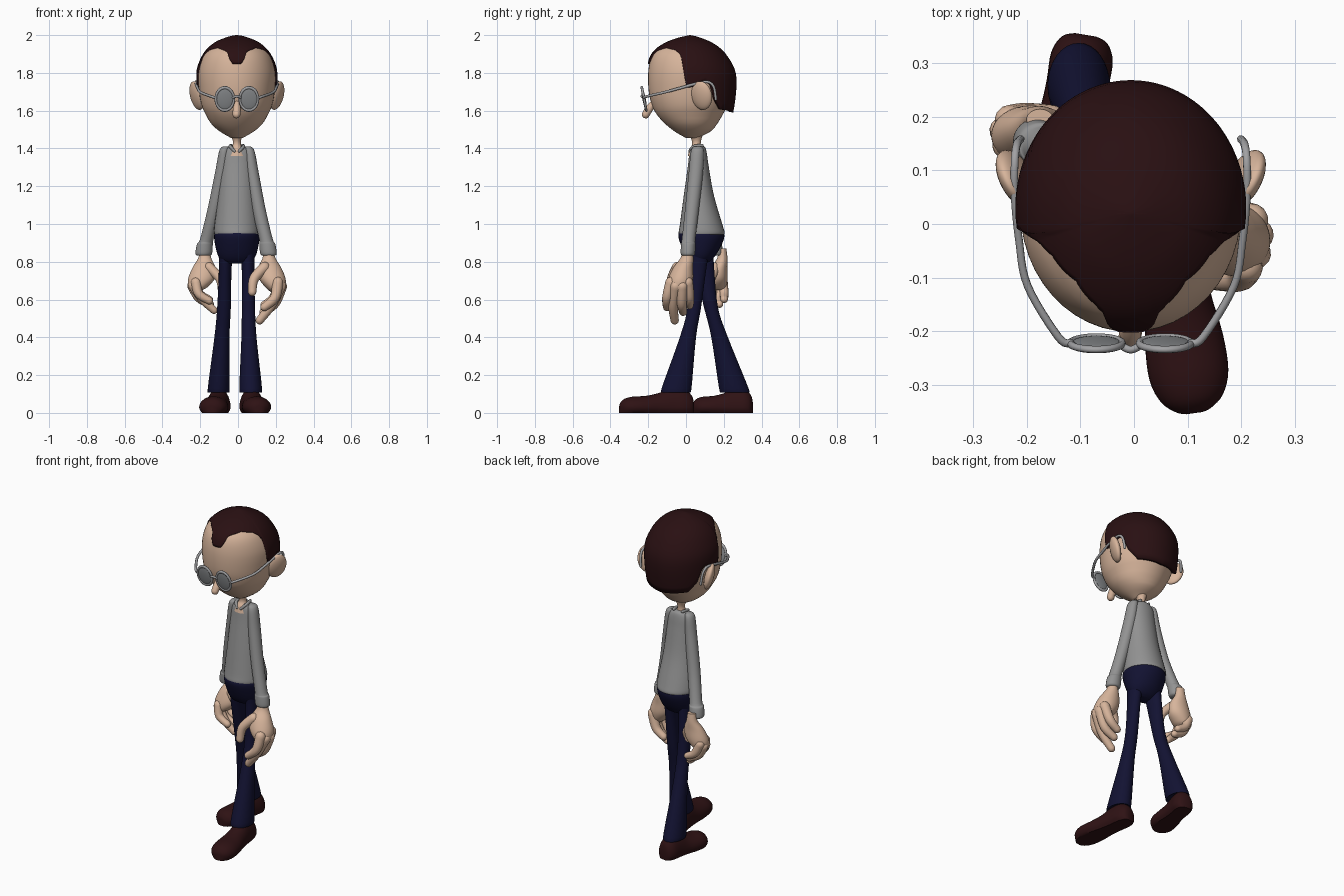
import bpy, bmesh, math
from mathutils import Vector

if "Cube" in bpy.data.objects:
    bpy.data.objects.remove(bpy.data.objects["Cube"])


def material(name, rgb):
    m = bpy.data.materials.new(name)
    m.diffuse_color = (*rgb, 1)
    m.use_nodes = True
    m.node_tree.nodes["Principled BSDF"].inputs["Base Color"].default_value = m.diffuse_color
    return m


SKIN = material("skin", (0.68, 0.46, 0.33))
HAIR = material("dark_brown_hair", (0.022, 0.005, 0.006))
SHOE = material("dark_brown_leather", (0.028, 0.006, 0.007))
WOOL = material("grey_sweater", (0.29, 0.29, 0.29))
NAVY = material("navy_trousers", (0.006, 0.006, 0.032))
METAL = material("grey_frame", (0.36, 0.36, 0.37))
GLASS = material("grey_lens", (0.24, 0.25, 0.26))


def spline(pts, n=5):
    """Smooth curve through tuples of any length."""
    out = []
    for i in range(len(pts) - 1):
        a, b, c, d = pts[max(i - 1, 0)], pts[i], pts[i + 1], pts[min(i + 2, len(pts) - 1)]
        for k in range(n):
            t = k / n
            out.append(tuple(0.5 * (2 * q + (r - p) * t + (2 * p - 5 * q + 4 * r - s) * t * t
                                    + (3 * q - p - 3 * r + s) * t ** 3)
                             for p, q, r, s in zip(a, b, c, d)))
    return out + [tuple(pts[-1])]


def skin_rings(name, rings, mat, caps=(True, True), angle=50):
    """Join rings of points into a smooth skin."""
    bm = bmesh.new()
    rows = [[bm.verts.new(p) for p in ring] for ring in rings]
    n = len(rows[0])
    for a, b in zip(rows, rows[1:]):
        for i in range(n):
            bm.faces.new((a[i], a[(i + 1) % n], b[(i + 1) % n], b[i]))
    for use, row in zip(caps, (rows[0], rows[-1])):
        if use:
            bm.faces.new(row)
    bmesh.ops.recalc_face_normals(bm, faces=bm.faces[:])
    me = bpy.data.meshes.new(name)
    bm.to_mesh(me)
    bm.free()
    ob = bpy.data.objects.new(name, me)
    bpy.context.collection.objects.link(ob)
    me.materials.append(mat)
    smooth(ob, angle)
    return ob


def smooth(ob, angle=50):
    bpy.ops.object.select_all(action='DESELECT')
    ob.select_set(True)
    bpy.context.view_layer.objects.active = ob
    bpy.ops.object.shade_smooth_by_angle(angle=math.radians(angle))


def loft(name, secs, mat, n=32):
    """Horizontal ellipses given as (x, y, z, rx, ry)."""
    return skin_rings(name, [[(x + rx * math.cos(a), y + ry * math.sin(a), z)
                              for a in (2 * math.pi * i / n for i in range(n))]
                             for x, y, z, rx, ry in spline(secs)], mat)


def tube(name, pts, mat, n=14):
    """Round-ended tube through (x, y, z, radius)."""
    path = spline(pts, 6)
    P = [Vector(p[:3]) for p in path]
    T = [(P[min(i + 1, len(P) - 1)] - P[max(i - 1, 0)]).normalized() for i in range(len(P))]
    u = T[0].orthogonal().normalized()
    rings = []
    for i, (p, t) in enumerate(zip(P, T)):
        if i:
            u = T[i - 1].rotation_difference(t) @ u
        v, r = t.cross(u), path[i][3]
        steps = [(0, 1)]
        arc = [(math.sin(k * math.pi / 8), math.cos(k * math.pi / 8)) for k in (3.8, 3, 2, 1)]
        if i == 0:
            steps = [(-s, c) for s, c in arc] + steps
        elif i == len(P) - 1:
            steps = steps + arc[::-1]
        for s, c in steps:
            rings.append([p + t * r * s + (u * math.cos(a) + v * math.sin(a)) * r * c
                          for a in (2 * math.pi * k / n for k in range(n))])
    return skin_rings(name, rings, mat)


def ellipsoid(name, loc, size, rot, mat):
    bpy.ops.mesh.primitive_uv_sphere_add(segments=28, ring_count=16, location=loc, rotation=rot)
    ob = bpy.context.object
    ob.name, ob.scale = name, size
    ob.data.materials.append(mat)
    smooth(ob)


# Head: z, front y, back y, half width
CX = -0.006
HEAD = spline([(1.455, 0, .06, .03), (1.49, -.06, .13, .09), (1.53, -.11, .165, .135),
               (1.58, -.155, .195, .165), (1.63, -.18, .22, .187), (1.7, -.197, .245, .2),
               (1.8, -.2, .255, .205), (1.88, -.185, .215, .183), (1.93, -.15, .175, .148),
               (1.965, -.09, .115, .1), (1.985, -.03, .055, .045)])
loft("head", [(CX, (f + b) / 2, z, w, (b - f) / 2) for z, f, b, w in HEAD[::2]], SKIN, 48)

# Hair cap following the skull down to a hairline with a widow's peak
SKULL = spline([(1.57, -.17, .246, .193), (1.65, -.195, .26, .207), (1.75, -.205, .268, .214),
                (1.82, -.206, .258, .212), (1.885, -.192, .222, .188), (1.93, -.157, .183, .156),
                (1.965, -.1, .13, .112), (1.985, -.045, .08, .065), (1.996, 0, .045, .03),
                (2.0, .018, .022, .003)], 8)
LINE = [(0, 1.848), (7, 1.85), (12, 1.875), (17, 1.912), (24, 1.922), (43, 1.936), (66, 1.925),
        (76, 1.905), (80, 1.87), (81.5, 1.72), (90, 1.725), (108, 1.755), (114, 1.74),
        (122, 1.66), (135, 1.605), (180, 1.59)]


def lookup(table, x):
    for a, b in zip(table, table[1:]):
        if x <= b[0]:
            t = (x - a[0]) / (b[0] - a[0])
            return [p + (q - p) * t for p, q in zip(a, b)]
    return list(table[-1])


rows = []
N = 160
for j in range(19):
    row = []
    for i in range(N):
        deg = 360 * i / N
        z0 = lookup(LINE, min(deg, 360 - deg))[1]
        z, f, b, w = lookup(SKULL, z0 + (2.0 - z0) * math.sin(j / 18 * math.pi / 2))
        a = math.radians(deg)
        row.append((CX + w * math.sin(a), (f + b) / 2 - (b - f) / 2 * math.cos(a), z))
    rows.append(row)
hair = skin_rings("hair", rows, HAIR, caps=(False, True))
sol = hair.modifiers.new("thickness", 'SOLIDIFY')
sol.thickness, sol.offset = 0.025, -1

# Nose, neck, ears
tube("nose", [(CX, -.165, 1.65, .016), (CX, -.195, 1.61, .021), (CX - .002, -.213, 1.58, .021)], SKIN)
loft("neck", [(CX, .05, 1.36, .05, .04), (CX, .05, 1.395, .034, .032), (CX, .055, 1.42, .022, .023),
              (CX, .055, 1.45, .024, .027), (CX, .05, 1.5, .05, .05)], SKIN)
for s, side in ((-1, "left"), (1, "right")):
    ellipsoid(side + "_ear", (CX + s * .212, .083, 1.68), (.026, .06, .078),
              (0, math.radians(s * 14), math.radians(-s * 28)), SKIN)

# Spectacles
tilt = math.radians(11)
for s, side in ((-1, "left"), (1, "right")):
    loc = (CX + s * .064, -.222, 1.662)
    ellipsoid(side + "_lens", loc, (.047, .009, .06), (tilt, 0, 0), GLASS)
    bpy.ops.mesh.primitive_torus_add(major_radius=.048, minor_radius=.007, major_segments=32,
                                     minor_segments=8, location=loc,
                                     rotation=(math.pi / 2 + tilt, 0, 0))
    rim = bpy.context.object
    rim.name, rim.scale = side + "_rim", (1, 1.27, 1)
    rim.data.materials.append(METAL)
    smooth(rim)
    tube(side + "_temple", [(CX + s * x, y, z, .0075) for x, y, z in
         [(.112, -.222, 1.668), (.135, -.21, 1.675), (.192, -.115, 1.697), (.208, -.03, 1.72),
          (.216, .05, 1.742), (.216, .115, 1.752), (.212, .147, 1.725), (.205, .158, 1.66)]], METAL, 8)
tube("bridge", [(CX - .02, -.225, 1.67, .007), (CX, -.234, 1.676, .007),
                (CX + .02, -.225, 1.67, .007)], METAL, 8)

# Sweater body
loft("sweater_body", [(CX, .065, 1.412, .035, .03), (CX, .064, 1.4, .06, .04), (CX, .064, 1.37, .076, .047),
                      (CX, .065, 1.3, .082, .056), (CX, .068, 1.15, .098, .08),
                      (CX, .08, 1.0, .118, .112), (CX, .083, .955, .121, .122),
                      (CX, .083, .943, .116, .117)], WOOL)
for s in (-1, 1):
    tube("collar", [(CX + s * .012, .02, 1.385, .008), (CX + s * .035, .04, 1.41, .009),
                    (CX + s * .03, .085, 1.415, .009)], WOOL, 8)

# Sleeves with cuffs
loft("left_sleeve", [(-.065, .065, 1.41, .015, .02), (-.073, .066, 1.385, .027, .034),
                     (-.088, .075, 1.27, .034, .036), (-.125, .1, 1.08, .036, .036),
                     (-.165, .14, .92, .036, .036), (-.175, .148, .895, .042, .041),
                     (-.181, .154, .845, .044, .042), (-.182, .155, .832, .034, .033)], WOOL)
loft("right_sleeve", [(.053, .062, 1.41, .015, .02), (.061, .06, 1.385, .027, .034),
                      (.076, .052, 1.27, .034, .038), (.11, .032, 1.08, .036, .037),
                      (.148, .014, .92, .036, .036), (.155, .012, .895, .042, .038),
                      (.161, .01, .845, .044, .038), (.162, .01, .832, .034, .03)], WOOL)

# Hands: one design, mirrored and slightly compressed for the other side
PALM = [(.163, .008, .87, .025, .024), (.164, .005, .82, .034, .034), (.168, -.015, .77, .06, .052),
        (.182, -.028, .71, .07, .066), (.2, -.035, .66, .05, .06), (.205, -.035, .64, .03, .04)]
FINGERS = [[(.21, -.08, .69), (.195, -.1, .61), (.14, -.1, .56)],
           [(.225, -.055, .67), (.175, -.068, .57), (.115, -.06, .49)],
           [(.23, -.02, .67), (.195, -.022, .58), (.135, -.015, .535)],
           [(.22, .008, .69), (.19, .018, .61), (.14, .018, .57)],
           [(.14, -.045, .77), (.085, -.075, .71), (.075, -.088, .64)]]


def left(x, y, z):
    return -x - .012, .166 + .75 * (y + .03), z if z > .68 else .68 + (z - .68) * .72


loft("right_palm", PALM, SKIN)
loft("left_palm", [(*left(*p[:3]), p[3], p[4] * .8) for p in PALM], SKIN)
for f, part in zip(FINGERS, ("index", "middle", "ring", "little", "thumb")):
    radii = (.03, .026, .022)
    tube("right_" + part, [(*p, r) for p, r in zip(f, radii)], SKIN)
    tube("left_" + part, [(*left(*p), r * .9) for p, r in zip(f, radii)], SKIN)

# Trousers
loft("trouser_hips", [(CX, .08, .965, .112, .112), (CX, .081, .94, .12, .122), (CX, .081, .9, .117, .112),
                      (CX, .078, .84, .103, .083), (CX, .075, .805, .082, .055),
                      (CX, .075, .79, .05, .03)], NAVY)
loft("left_trouser_leg", [(-.06, .085, .88, .045, .06), (-.067, .095, .78, .034, .053),
                          (-.074, .132, .56, .036, .037), (-.085, .178, .4, .04, .044),
                          (-.102, .253, .13, .058, .078), (-.102, .254, .12, .05, .07)], NAVY)
loft("right_trouser_leg", [(.045, .068, .88, .045, .06), (.053, .064, .78, .034, .046),
                           (.055, .044, .56, .035, .036), (.058, .01, .4, .04, .043),
                           (.067, -.05, .13, .06, .079), (.067, -.05, .12, .052, .07)], NAVY)


# Shoes: flat-soled sections from heel to toe as (fraction, half width, height)
def shoe(name, heel, toe):
    h, t = Vector(heel), Vector(toe)
    d = (t - h).normalized()
    side = Vector((-d.y, d.x, 0))
    rings = []
    for k, w, top in spline([(0, .02, .06), (.03, .043, .095), (.13, .058, .125), (.3, .058, .13),
                             (.47, .062, .105), (.65, .073, .09), (.82, .074, .086),
                             (.93, .058, .075), (.985, .033, .055), (1, .015, .04)], 4):
        c = h.lerp(t, k)
        ring = []
        for i in range(28):
            a = 2 * math.pi * i / 28
            sn = math.sin(a)
            z = .03 + (top - .03) * sn if sn > 0 else max(0.006, .03 + .045 * sn)
            if sn <= -.5:
                z = 0
            ring.append(c + side * w * math.cos(a) + Vector((0, 0, z)))
        rings.append(ring)
    skin_rings(name, rings, SHOE)


shoe("left_shoe", (-.09, .352, 0), (-.142, .035, 0))
shoe("right_shoe", (.058, .04, 0), (.112, -.352, 0))
